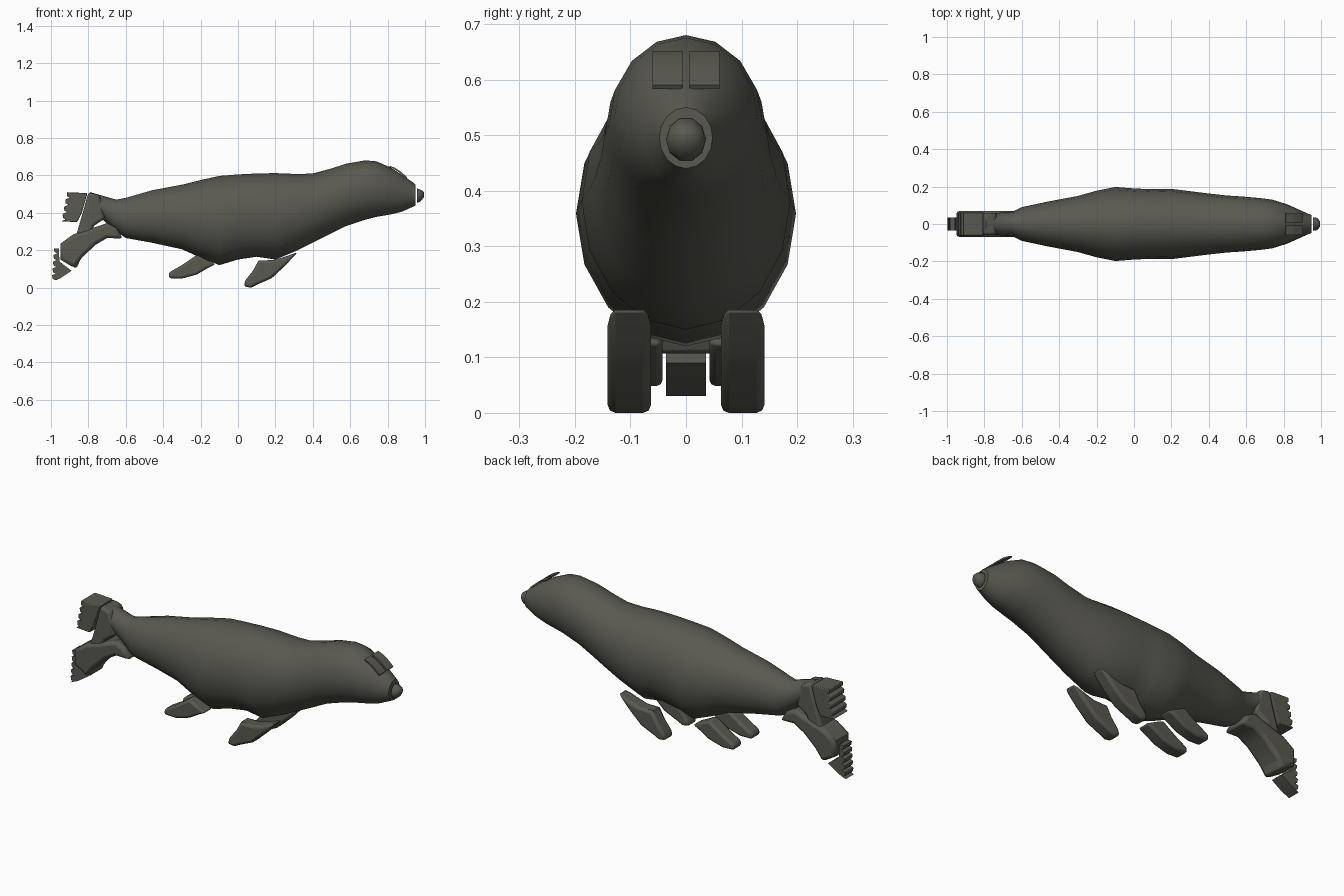
import bpy, bmesh, math

cube = bpy.data.objects.get("Cube")
if cube:
    bpy.data.objects.remove(cube, do_unlink=True)

hide = bpy.data.materials.new("olive grey hide")
hide.use_nodes = True
COLOUR = (0.1, 0.1, 0.08, 1)
hide.diffuse_color = COLOUR
hide.node_tree.nodes["Principled BSDF"].inputs["Base Color"].default_value = COLOUR


def finish(name, bm, angle=35):
    bmesh.ops.recalc_face_normals(bm, faces=bm.faces)
    mesh = bpy.data.meshes.new(name)
    bm.to_mesh(mesh)
    bm.free()
    mesh.materials.append(hide)
    ob = bpy.data.objects.new(name, mesh)
    bpy.context.collection.objects.link(ob)
    bpy.ops.object.select_all(action='DESELECT')
    bpy.context.view_layer.objects.active = ob
    ob.select_set(True)
    bpy.ops.object.shade_smooth_by_angle(angle=math.radians(angle))
    return ob


def loft(name, stations, sides=16):
    """Skin elliptical rings given as x, bottom, top, half width."""
    bm = bmesh.new()
    rings = []
    for x, low, high, half in stations:
        ring = []
        for i in range(sides):
            a = math.tau * i / sides
            ring.append(bm.verts.new((x, half * math.cos(a),
                                      (low + high) / 2 + (high - low) / 2 * math.sin(a))))
        rings.append(ring)
    for a, b in zip(rings, rings[1:]):
        for i in range(sides):
            j = (i + 1) % sides
            bm.faces.new((a[i], a[j], b[j], b[i]))
    bm.faces.new(rings[0])
    bm.faces.new(rings[-1])
    return finish(name, bm, 45)


def slab(name, outline, y0, y1, bevel=0.0):
    """Extrude an x-z outline across y and round its rims."""
    bm = bmesh.new()
    face = bm.faces.new([bm.verts.new((x, y0, z)) for x, z in outline])
    out = bmesh.ops.extrude_face_region(bm, geom=[face])
    for v in out["geom"]:
        if isinstance(v, bmesh.types.BMVert):
            v.co.y = y1
    ob = finish(name, bm)
    if bevel:
        mod = ob.modifiers.new("rounded rim", 'BEVEL')
        mod.width = bevel
        mod.segments = 2
        mod.limit_method = 'ANGLE'
        mod.angle_limit = math.radians(60)
    return ob


def saw(start, end, teeth, depth):
    """Ragged edge running from start to end, notched towards +x."""
    pts = []
    for i in range(teeth):
        for t, d in ((0, 0), (0.55, 0.25), (0.75, 1)):
            f = (i + t) / teeth
            pts.append((start[0] + (end[0] - start[0]) * f + depth * d,
                        start[1] + (end[1] - start[1]) * f))
    return pts + [end]


# Body from tail root to snout
loft("body", [
    (-.79, .40, .51, .06), (-.72, .36, .49, .06), (-.65, .30, .47, .065),
    (-.60, .265, .48, .09), (-.46, .24, .52, .12), (-.30, .205, .55, .15),
    (-.20, .16, .575, .178), (-.10, .12, .597, .198), (0, .15, .605, .19),
    (.10, .165, .61, .186), (.20, .15, .612, .188), (.32, .20, .607, .173),
    (.40, .24, .61, .163), (.50, .29, .637, .152), (.58, .33, .663, .147),
    (.68, .363, .68, .138), (.74, .378, .675, .13), (.82, .392, .64, .105),
    (.88, .407, .60, .078), (.93, .43, .567, .055), (.95, .44, .55, .048)])

# Nose, set just ahead of the snout
loft("nose", [(.957, .452, .532, .036), (.97, .455, .528, .036),
              (.985, .47, .52, .028), (.995, .485, .51, .012)], 10)

# Brow plates over the face, and the two flipper pairs
front = [(.03, .005), (.07, 0), (.10, .015), (.18, .05), (.25, .115), (.32, .19),
         (.25, .165), (.19, .147), (.11, .145), (.08, .09), (.04, .04)]
middle = [(-.37, .05), (-.30, .048), (-.22, .07), (-.17, .10), (-.12, .125),
          (-.22, .175), (-.30, .12), (-.37, .08)]
brow = [(.81, .645), (.83, .636), (.86, .617), (.90, .583),
        (.904, .59), (.87, .62), (.84, .64), (.812, .651)]
for side, s in (("left", 1), ("right", -1)):
    slab(side + "_front_flipper", front, s * .063, s * .141, .014)
    slab(side + "_middle_flipper", middle, s * .042, s * .118, .012)
    slab(side + "_eye_plate", brow, s * .006, s * .06)

# Hind parts: bent tail stem, ragged upper fluke, hind limb and lower fluke
slab("tail_stem", [(-.80, .51), (-.74, .495), (-.71, .37), (-.77, .33), (-.82, .20),
                   (-.865, .10), (-.905, .13), (-.865, .28), (-.83, .40)],
     -.06, .06, .015)
slab("upper_fluke", saw((-.915, .51), (-.945, .355), 4, .022)
     + [(-.86, .35), (-.835, .40), (-.805, .505)], -.062, .062, .006)
slab("hind_limb", [(-.615, .262), (-.65, .32), (-.70, .345), (-.80, .31), (-.88, .285),
                   (-.95, .235), (-.95, .15), (-.875, .105), (-.83, .165),
                   (-.76, .23), (-.70, .265)], -.07, .07, .018)
slab("lower_fluke", saw((-.985, .21), (-.997, .03), 5, .02)
     + [(-.95, .05), (-.89, .09), (-.955, .14), (-.957, .21)], -.036, .036, .004)
